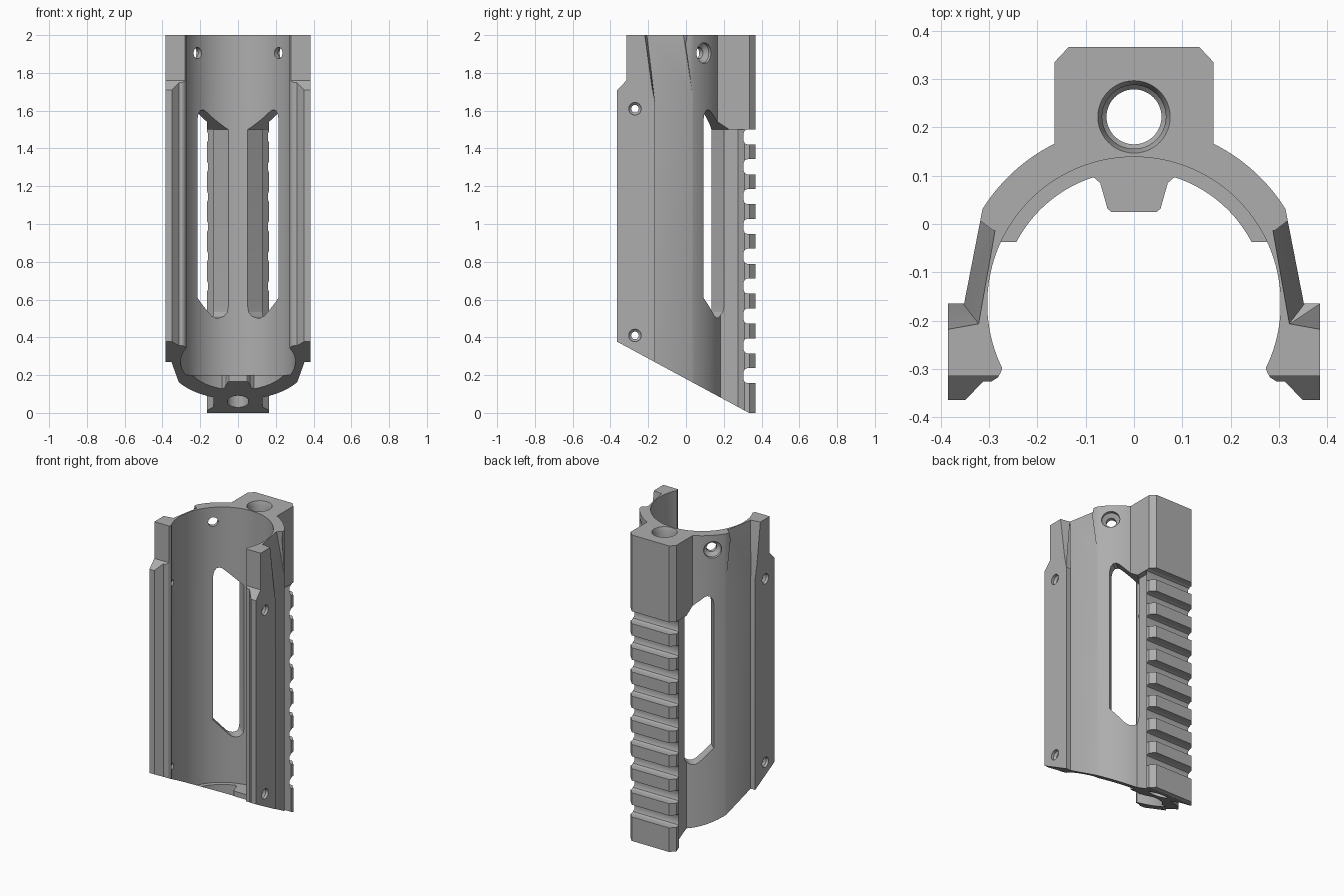
import bpy, bmesh
from math import sin, cos, radians, pi
from mathutils import Vector, Matrix

cube = bpy.data.objects.get("Cube")
if cube:
    bpy.data.objects.remove(cube)

grey = bpy.data.materials.new("plain_grey")
grey.use_nodes = True
grey.diffuse_color = (0.42, 0.42, 0.42, 1)
grey.node_tree.nodes["Principled BSDF"].inputs["Base Color"].default_value = grey.diffuse_color

BORE_Y, BORE_R, RING_R, TOP = -0.165, 0.304, 0.37, 2.0


def loft(name, rings, closed=False):
    """Solid skinned through equal-length rings of points."""
    bm = bmesh.new()
    rows = [[bm.verts.new(p) for p in ring] for ring in rings]
    n = len(rows[0])
    for a, b in zip(rows, rows[1:]):
        for i in range(n):
            j = (i + 1) % n
            bm.faces.new((a[i], a[j], b[j], b[i]))
    bm.faces.new(rows[0])
    bm.faces.new(rows[-1])
    bmesh.ops.recalc_face_normals(bm, faces=bm.faces)
    mesh = bpy.data.meshes.new(name)
    bm.to_mesh(mesh)
    bm.free()
    mesh.materials.append(grey)
    obj = bpy.data.objects.new(name, mesh)
    bpy.context.collection.objects.link(obj)
    return obj


def upright(name, half, lo, hi):
    """Mirrored half profile (x, y) extruded along z."""
    pts = half + [(-x, y) for x, y in reversed(half) if x > 0]
    return loft(name, [[(x, y, z) for x, y in pts] for z in (lo, hi)])


def across(name, pts):
    """Profile (y, z) extruded along x, wider than the model."""
    return loft(name, [[(x, y, z) for y, z in pts] for x in (-0.6, 0.6)])


def lathe(name, profile, origin, direction, n=32):
    """Round solid from (radius, distance) pairs along a direction."""
    rot = Vector(direction).to_track_quat('Z', 'Y').to_matrix().to_4x4()
    m = Matrix.Translation(origin) @ rot
    return loft(name, [[m @ Vector((r * cos(2 * pi * i / n), r * sin(2 * pi * i / n), d))
                        for i in range(n)] for r, d in profile])


def arc(r, a, b, n=32):
    return [(max(0.0, round(r * cos(t), 6)), BORE_Y + r * sin(t))
            for t in (radians(a + (b - a) * i / n) for i in range(n + 1))]


def combine(target, tool, operation):
    mod = target.modifiers.new(operation, 'BOOLEAN')
    mod.operation, mod.solver, mod.object = operation, 'EXACT', tool
    bpy.context.view_layer.objects.active = target
    bpy.ops.object.modifier_apply(modifier=mod.name)
    bpy.data.objects.remove(tool)


# Curved shell with thick front legs
legs = [(0.352, -0.165), (0.385, -0.165), (0.385, -0.365), (0.35, -0.365),
        (0.312, -0.326), (0.295, -0.326), (0.282, -0.318), (0.276, -0.308)]
body = upright("rail_handguard", arc(RING_R, 90, 32) + legs + arc(BORE_R, -26, 90, 48), 0, TOP)

# Toothed rail, upper block, bottom ledge and locating tab
parts = [
    upright("rail", [(0, 0.367), (0.135, 0.367), (0.165, 0.335), (0.165, 0.31),
                     (0.13, 0.275), (0.13, 0.16), (0, 0.16)], 0, 1.55),
    upright("upper_block", [(0, 0.367), (0.135, 0.367), (0.165, 0.335),
                            (0.165, 0.15), (0, 0.15)], 1.5, TOP),
    upright("bottom_ledge", arc(0.32, 90, 21) + arc(0.275, 24.7, 90), 0, 0.2),
    upright("locating_tab", [(0, 0.15), (0.09, 0.14), (0.085, 0.098), (0.07, 0.085),
                             (0.055, 0.032), (0.047, 0.025), (0, 0.025)], 0, 0.2),
]
for part in parts:
    combine(body, part, 'UNION')

# Slanted lower end and stepped upper front
cuts = [
    across("slant_cutter", [(-0.6, -0.2), (-0.6, 0.504), (0.6, -0.144), (0.6, -0.2)]),
    across("front_step_cutter", [(-0.315, 2.1), (-0.315, 1.76), (-0.5, 1.57), (-0.5, 2.1)]),
    lathe("long_bore_cutter", [(0.057, -0.2), (0.057, 1.88), (0.066, 1.89), (0.066, 1.975),
                               (0.075, TOP), (0.075, 2.1)], (0, 0.222, 0), (0, 0, 1), 48),
]

# Rail grooves
for i in range(9):
    z = 1.461 - 0.158 * i
    cuts.append(across("groove_cutter", [(0.5, z - 0.04), (0.325, z - 0.04), (0.311, z - 0.034),
                                         (0.305, z - 0.02), (0.305, z + 0.02), (0.311, z + 0.034),
                                         (0.325, z + 0.04), (0.5, z + 0.04)]))

# Side windows, wall recesses and screw holes on both sides
window = [(0.07, 1.5), (-0.045, 1.598), (-0.062, 1.605), (-0.08, 1.6), (-0.094, 1.58),
          (-0.1, 1.55), (-0.1, 0.61), (-0.01, 0.515), (0.01, 0.503), (0.03, 0.502),
          (0.052, 0.512), (0.066, 0.533), (0.07, 0.56)]
recess_low = [(0.318, 0.04), (0.354, -0.165), (0.5, -0.165), (0.5, 0.06)]
recess_high = [(0.287, -0.015), (0.321, -0.208), (0.5, -0.24), (0.5, 0.15)]
c, s = cos(radians(40)), sin(radians(40))
for side in (1, -1):
    cuts.append(loft("window_cutter", [[(side * (d * c - u * s), d * s + u * c, z)
                                        for u, z in window] for d in (0.05, 0.45)]))
    cuts.append(loft("recess_cutter", [[(side * x, y, z) for x, y in ring]
                                       for ring, z in ((recess_low, 1.65), (recess_high, 2.01))]))
    cuts.append(lathe("upper_hole_cutter", [(0.03, 0.24), (0.03, 0.33), (0.054, 0.35), (0.056, 0.45)],
                      (0, BORE_Y, 1.905), (side, 1, 0)))
    for z in (0.41, 1.61):
        cuts.append(lathe("leg_hole_cutter", [(0.02, 0.2), (0.02, 0.355), (0.033, 0.367), (0.033, 0.45)],
                          (0, -0.27, z), (side, 0, 0)))
for tool in cuts:
    combine(body, tool, 'DIFFERENCE')

# Smooth curves, crisp edges
body.select_set(True)
bpy.context.view_layer.objects.active = body
bpy.ops.object.shade_smooth_by_angle(angle=radians(25))
